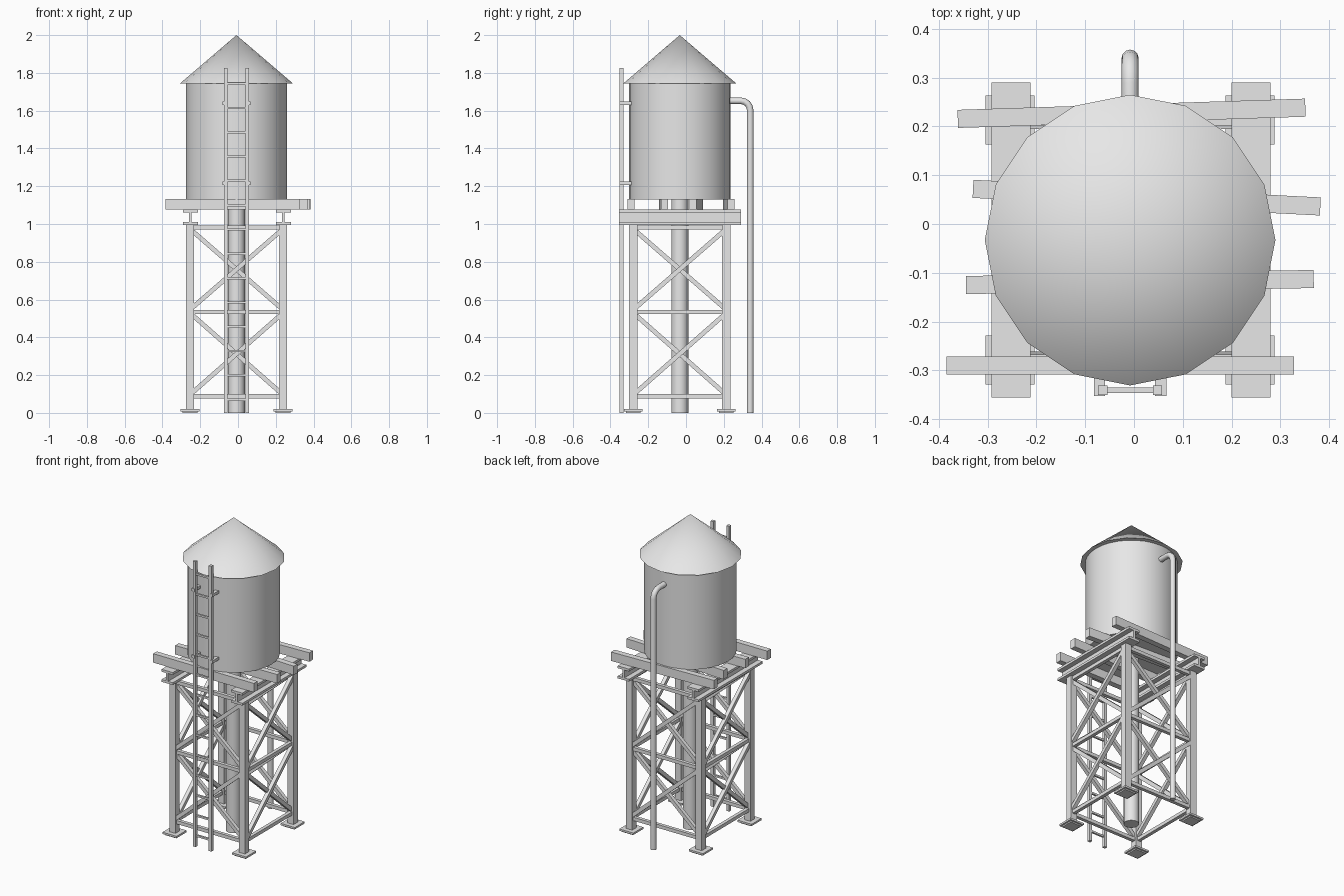
import bpy
import bmesh
from math import radians, sin, cos, pi
from mathutils import Vector, Matrix

old = bpy.data.objects.get("Cube")
if old:
    bpy.data.objects.remove(old, do_unlink=True)

CX, CY = -0.008, -0.033      # tower axis
LEG = 0.246                  # leg offset from the axis

steel = bpy.data.materials.new("grey_steel")
steel.use_nodes = True
GREY = (0.8, 0.8, 0.8, 1)
steel.diffuse_color = GREY
steel.node_tree.nodes["Principled BSDF"].inputs["Base Color"].default_value = GREY


def finish(name, bm, smooth=False):
    bmesh.ops.recalc_face_normals(bm, faces=bm.faces)
    mesh = bpy.data.meshes.new(name)
    bm.to_mesh(mesh)
    bm.free()
    mesh.materials.append(steel)
    obj = bpy.data.objects.new(name, mesh)
    bpy.context.collection.objects.link(obj)
    if smooth:
        bpy.ops.object.select_all(action='DESELECT')
        obj.select_set(True)
        bpy.context.view_layer.objects.active = obj
        bpy.ops.object.shade_smooth_by_angle(angle=radians(35))
    return obj


def add_box(bm, center, size, turn=0):
    m = (Matrix.Translation(center) @ Matrix.Rotation(radians(turn), 4, 'Z')
         @ Matrix.Diagonal((*size, 1)))
    bmesh.ops.create_cube(bm, size=1, matrix=m)


def add_bar(bm, p, q, w):
    """Square bar from p to q."""
    p, q = Vector(p), Vector(q)
    d = q - p
    m = (Matrix.Translation((p + q) / 2) @ d.to_track_quat('Z', 'X').to_matrix().to_4x4()
         @ Matrix.Diagonal((w, w, d.length, 1)))
    bmesh.ops.create_cube(bm, size=1, matrix=m)


def round_part(name, z0, z1, r0, r1, sides):
    bm = bmesh.new()
    bmesh.ops.create_cone(bm, cap_ends=True, segments=sides, radius1=r0, radius2=r1,
                          depth=z1 - z0,
                          matrix=Matrix.Translation((CX, CY, (z0 + z1) / 2)))
    return finish(name, bm, True)


# Tank, roof and central riser
round_part("tank", 1.13, 1.75, 0.268, 0.268, 32)
round_part("roof", 1.745, 2.0, 0.298, 0, 16)
round_part("central_riser", 0, 1.135, 0.045, 0.045, 16)

# Legs with stepped foot plates
for sx in (-1, 1):
    for sy in (-1, 1):
        x, y = CX + sx * LEG, CY + sy * LEG
        tag = ("left" if sx > 0 else "right") + ("_back" if sy > 0 else "_front")
        bm = bmesh.new()
        add_box(bm, (x, y, 0.505), (0.043, 0.043, 0.98))
        finish("leg_" + tag, bm)
        bm = bmesh.new()
        add_box(bm, (x, y, 0.014), (0.1, 0.1, 0.012))
        add_box(bm, (x, y, 0.005), (0.078, 0.078, 0.01))
        finish("foot_" + tag, bm)

# Horizontal and crossed braces on all four sides
for i, side in enumerate(("front", "left", "back", "right")):
    spin = Matrix.Translation((CX, CY, 0)) @ Matrix.Rotation(i * pi / 2, 4, 'Z')

    def at(u, z, depth=0):
        return spin @ Vector((u, -LEG + depth, z))

    bm = bmesh.new()
    for z in (0.088, 0.535, 0.982):
        add_bar(bm, at(-LEG, z), at(LEG, z), 0.022)
    for z0, z1 in ((0.11, 0.515), (0.56, 0.96)):
        add_bar(bm, at(-0.23, z0, -0.006), at(0.23, z1, -0.006), 0.024)
        add_bar(bm, at(-0.23, z1, 0.006), at(0.23, z0, 0.006), 0.024)
    finish("braces_" + side, bm)

# Two flanged girders running front to back
for sx, side in ((-1, "right"), (1, "left")):
    x = CX + 0.002 + sx * LEG
    bm = bmesh.new()
    for z in (1.003, 1.068):
        add_box(bm, (x, CY, z), (0.08, 0.646, 0.015))
    add_box(bm, (x, CY, 1.035), (0.014, 0.646, 0.06))
    finish("girder_" + side, bm)

# Loosely laid planks under the tank
PLANKS = ((-0.005, 0.227, 1.85), (0.026, 0.054, -2.9),
          (0.012, -0.119, 1.0), (-0.028, -0.29, 0))
for i, (x, y, turn) in enumerate(PLANKS):
    bm = bmesh.new()
    add_box(bm, (x, y, 1.104), (0.713, 0.037, 0.057), turn)
    finish(f"plank_{i + 1}", bm)

# Ladder: rails, rungs and wall brackets
LY = -0.341
bm = bmesh.new()
for sx in (-1, 1):
    add_box(bm, (CX + sx * 0.056, LY, 0.9125), (0.019, 0.02, 1.825))
finish("ladder_rails", bm)
bm = bmesh.new()
for i in range(14):
    add_box(bm, (CX, LY, 0.07 + i * 0.1287), (0.1, 0.012, 0.012))
finish("ladder_rungs", bm)
bm = bmesh.new()
for z in (1.215, 1.64):
    for sx in (-1, 1):
        add_box(bm, (CX + sx * 0.063, -0.315, z), (0.023, 0.076, 0.018))
finish("ladder_brackets", bm)

# Outlet pipe: leaves the tank, bends and drops to the ground
R, BEND, PY, PZ = 0.0175, 0.05, 0.34, 1.652
path = [(0.2, PZ)]
for k in range(5):
    a = k * pi / 8
    path.append((PY - BEND + BEND * sin(a), PZ - BEND + BEND * cos(a)))
path.append((PY, 0))
bm = bmesh.new()
rings = []
for k, (y, z) in enumerate(path):
    a = min(max(k - 1, 0), 4) * pi / 8          # tilt of the ring
    ring = []
    for s in range(12):
        t = s * pi / 6
        out = R * cos(t)
        ring.append(bm.verts.new((CX + R * sin(t), y + out * sin(a), z + out * cos(a))))
    rings.append(ring)
for r0, r1 in zip(rings, rings[1:]):
    for s in range(12):
        n = (s + 1) % 12
        bm.faces.new((r0[s], r0[n], r1[n], r1[s]))
bm.faces.new(rings[0])
bm.faces.new(rings[-1])
finish("outlet_pipe", bm, True)
